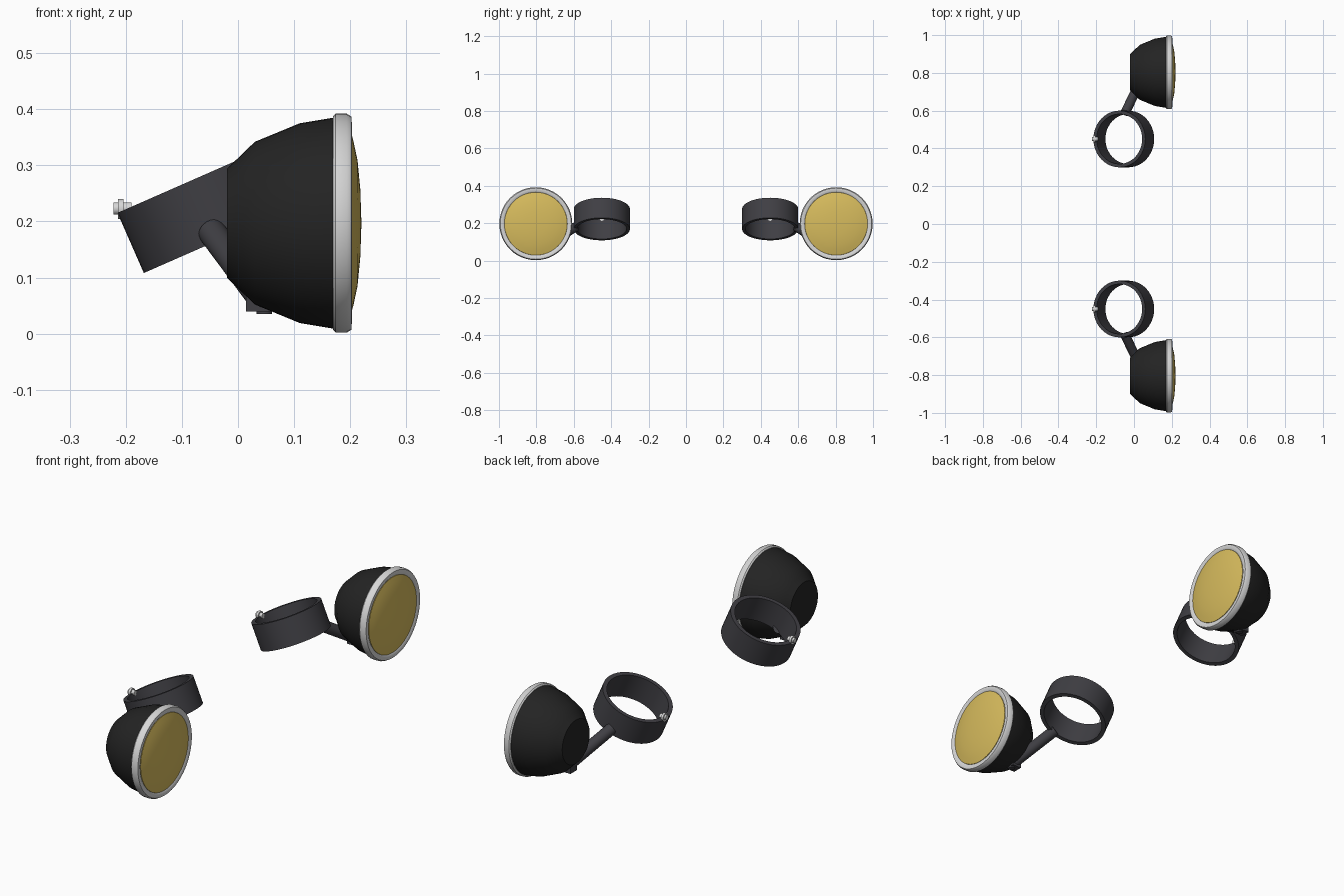
import bpy, bmesh, math
from mathutils import Vector, Matrix

cube = bpy.data.objects.get("Cube")
if cube:
    bpy.data.objects.remove(cube, do_unlink=True)


def material(name, color):
    m = bpy.data.materials.new(name)
    m.use_nodes = True
    m.diffuse_color = (*color, 1)
    bsdf = m.node_tree.nodes["Principled BSDF"]
    bsdf.inputs["Base Color"].default_value = (*color, 1)
    bsdf.inputs["Roughness"].default_value = 0.5
    return m


black = material("black housing", (0.017, 0.017, 0.017))
grey = material("dark grey metal", (0.05, 0.049, 0.057))
silver = material("light trim", (0.68, 0.68, 0.68))
amber = material("yellow glass", (0.68, 0.5, 0.11))


def finish(bm, name, mat, angle=40):
    bmesh.ops.recalc_face_normals(bm, faces=bm.faces)
    mesh = bpy.data.meshes.new(name)
    bm.to_mesh(mesh)
    bm.free()
    mesh.materials.append(mat)
    obj = bpy.data.objects.new(name, mesh)
    bpy.context.collection.objects.link(obj)
    bpy.ops.object.select_all(action='DESELECT')
    obj.select_set(True)
    bpy.context.view_layer.objects.active = obj
    bpy.ops.object.shade_smooth_by_angle(angle=math.radians(angle))
    return obj


def lathe(name, profile, centre, axis, mat, closed=False, steps=48):
    """Spin (along axis, radius) points around an axis through the centre."""
    bm = bmesh.new()
    verts = [bm.verts.new((r, 0, h)) for h, r in profile]
    edges = [bm.edges.new(pair) for pair in zip(verts, verts[1:])]
    if closed:
        edges.append(bm.edges.new((verts[-1], verts[0])))
    bmesh.ops.spin(bm, geom=verts + edges, cent=(0, 0, 0), axis=(0, 0, 1),
                   angle=math.tau, steps=steps)
    bmesh.ops.remove_doubles(bm, verts=bm.verts, dist=0.0001)
    turn = Vector((0, 0, 1)).rotation_difference(Vector(axis)).to_matrix().to_4x4()
    bmesh.ops.transform(bm, matrix=Matrix.Translation(centre) @ turn, verts=bm.verts)
    return finish(bm, name, mat)


def rod(name, start, end, radius, mat, steps=24):
    d = Vector(end) - Vector(start)
    profile = [(0, 0), (0, radius), (d.length, radius), (d.length, 0)]
    return lathe(name, profile, start, d, mat, steps=steps)


def box(name, centre, size, mat):
    bm = bmesh.new()
    bmesh.ops.create_cube(bm, size=1)
    bmesh.ops.scale(bm, vec=size, verts=bm.verts)
    bmesh.ops.translate(bm, vec=centre, verts=bm.verts)
    return finish(bm, name, mat)


BOWL = [(-0.02, 0), (-0.02, 0.097), (0.0, 0.116), (0.03, 0.145),
        (0.11, 0.178), (0.17, 0.188), (0.185, 0.188), (0.185, 0)]
RIM = [(0.169, 0.17), (0.169, 0.19), (0.174, 0.195), (0.194, 0.195),
       (0.202, 0.19), (0.203, 0.176), (0.198, 0.168)]
LENS = [(0.186, 0), (0.186, 0.171), (0.2, 0.168), (0.206, 0.145),
        (0.213, 0.112), (0.218, 0.06), (0.22, 0)]
BAND = [(-0.0585, 0.132), (-0.0585, 0.15), (0.0585, 0.15), (0.0585, 0.132)]
TILT = math.radians(23.7)

for side, s in (("right", -1), ("left", 1)):
    # Lamp
    lamp = (0, s * 0.803, 0.197)
    lathe(side + "_lamp_housing", BOWL, lamp, (1, 0, 0), black)
    lathe(side + "_lamp_rim", RIM, lamp, (1, 0, 0), silver, closed=True)
    lathe(side + "_lamp_lens", LENS, lamp, (1, 0, 0), amber)

    # Tilted clamp band
    lathe(side + "_clamp_band", BAND, (-0.054, s * 0.45, 0.222),
          (-math.sin(TILT), 0, math.cos(TILT)), grey, closed=True)

    # Support arm with its foot and bolt under the lamp
    rod(side + "_support_arm", (-0.047, s * 0.588, 0.182),
        (0.04, s * 0.77, 0.065), 0.025, grey)
    box(side + "_arm_foot", (0.037, s * 0.77, 0.06), (0.045, 0.045, 0.04), grey)
    rod(side + "_foot_bolt", (0.047, s * 0.77, 0.06),
        (0.047, s * 0.77, 0.035), 0.014, grey)

    # Clamp screw on the back of the band
    rod(side + "_screw_head", (-0.214, s * 0.45, 0.222),
        (-0.204, s * 0.45, 0.222), 0.018, silver)
    rod(side + "_screw_tip", (-0.222, s * 0.45, 0.223),
        (-0.19, s * 0.45, 0.223), 0.011, silver)
